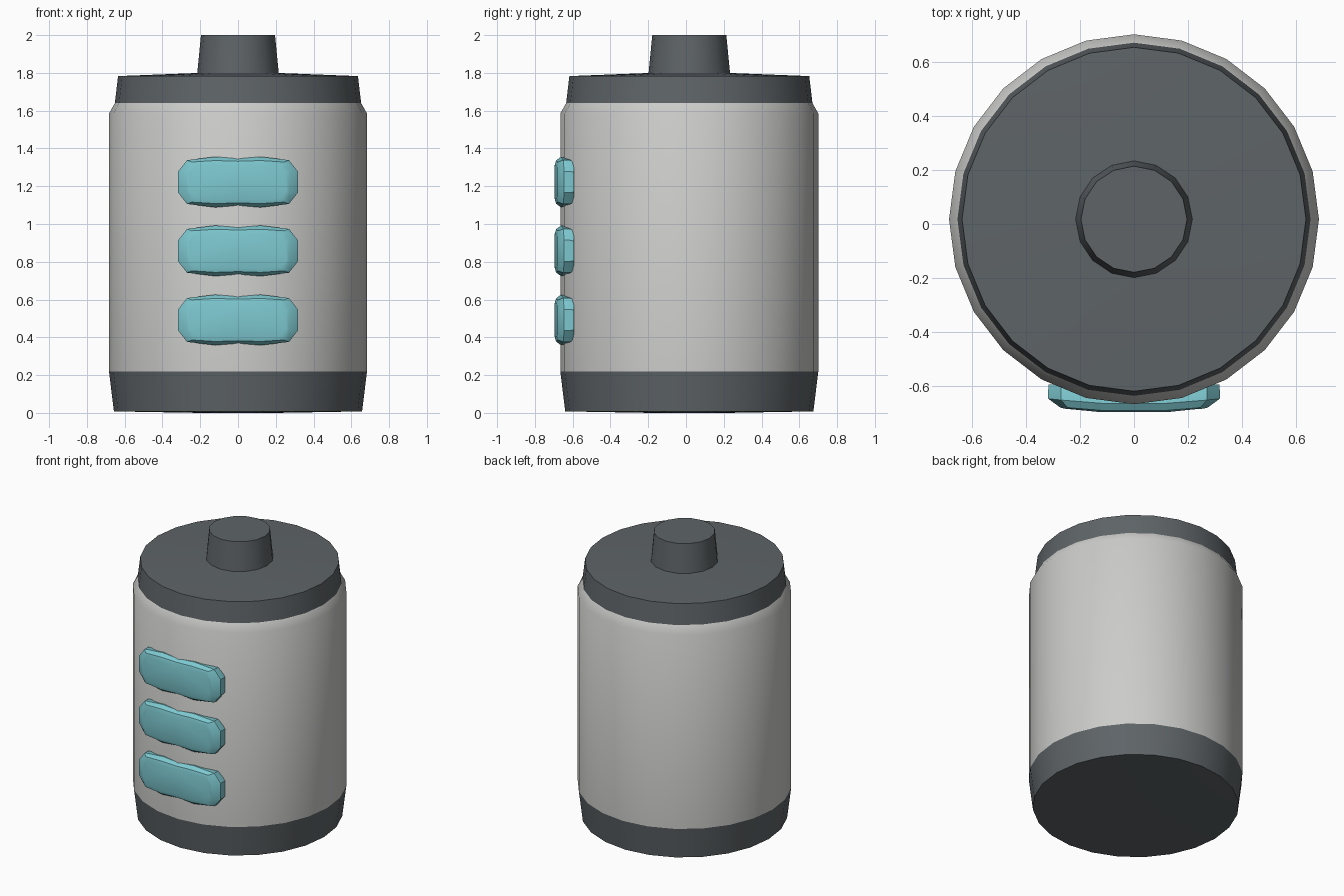
import bpy, bmesh, math

cube = bpy.data.objects.get("Cube")
if cube:
    bpy.data.objects.remove(cube, do_unlink=True)


def material(name, rgb):
    m = bpy.data.materials.new(name)
    m.use_nodes = True
    m.diffuse_color = (*rgb, 1)
    m.node_tree.nodes["Principled BSDF"].inputs["Base Color"].default_value = (*rgb, 1)
    return m


GREY = material("light_grey", (0.60, 0.60, 0.59))
DARK = material("dark_grey", (0.112, 0.127, 0.136))
TEAL = material("teal", (0.205, 0.58, 0.63))
AXIS_Y = 0.0175  # the cylinder sits slightly back to balance the pads


def loft(name, rings, mat, angle=30):
    """Join equal rings of points with quads and cap both ends."""
    bm = bmesh.new()
    loops = [[bm.verts.new(p) for p in ring] for ring in rings]
    n = len(loops[0])
    for a, b in zip(loops, loops[1:]):
        for i in range(n):
            j = (i + 1) % n
            bm.faces.new((a[i], a[j], b[j], b[i]))
    bm.faces.new(loops[0][::-1])
    bm.faces.new(loops[-1])
    bmesh.ops.recalc_face_normals(bm, faces=bm.faces)
    mesh = bpy.data.meshes.new(name)
    bm.to_mesh(mesh)
    bm.free()
    mesh.materials.append(mat)
    ob = bpy.data.objects.new(name, mesh)
    bpy.context.collection.objects.link(ob)
    bpy.ops.object.select_all(action="DESELECT")
    ob.select_set(True)
    bpy.context.view_layer.objects.active = ob
    bpy.ops.object.shade_smooth_by_angle(angle=math.radians(angle))
    return ob


def turned(name, profile, sides, mat):
    """Turn a (radius, height) profile around the vertical axis."""
    turns = [2 * math.pi * i / sides for i in range(sides)]
    rings = [[(r * math.cos(t), AXIS_Y + r * math.sin(t), z) for t in turns]
             for r, z in profile]
    return loft(name, rings, mat)


# Canister: tapered base, shell with chamfered shoulder, lid and terminal
turned("base", [(0.20, 0.0), (0.657, 0.008), (0.683, 0.22)], 24, DARK)
turned("shell", [(0.683, 0.22), (0.683, 1.585), (0.652, 1.64)], 24, GREY)
turned("lid", [(0.652, 1.64), (0.635, 1.783), (0.20, 1.80)], 24, DARK)
turned("terminal", [(0.216, 1.795), (0.196, 2.0)], 16, DARK)


def pad_ring(quarter, zc):
    """Mirror a quarter outline of (x, y, z) points into a full ring."""
    top = quarter + [(-x, y, z) for x, y, z in quarter[::-1] if x > 0]
    # quarter runs from the end to the middle, so top runs right to left
    bottom = [(x, y, -z) for x, y, z in top[::-1]]
    return [(x, y, z + zc) for x, y, z in top + bottom]


# Charge pads: rounded bars with a slight waist at the middle
PAD = [
    [(0.315, -0.592, 0.052), (0.27, -0.592, 0.108), (0.12, -0.592, 0.118), (0, -0.592, 0.108)],
    [(0.317, -0.615, 0.056), (0.27, -0.615, 0.116), (0.12, -0.615, 0.128), (0, -0.615, 0.118)],
    [(0.317, -0.645, 0.056), (0.27, -0.650, 0.116), (0.12, -0.662, 0.134), (0, -0.662, 0.124)],
    [(0.272, -0.678, 0.056), (0.245, -0.678, 0.106), (0.12, -0.688, 0.114), (0, -0.688, 0.110)],
    [(0.255, -0.682, 0.045), (0.225, -0.684, 0.085), (0.12, -0.695, 0.090), (0, -0.695, 0.090)],
]
for label, z in (("lower", 0.492), ("middle", 0.858), ("upper", 1.222)):
    loft(label + "_charge_pad", [pad_ring(q, z) for q in PAD], TEAL, 35)
